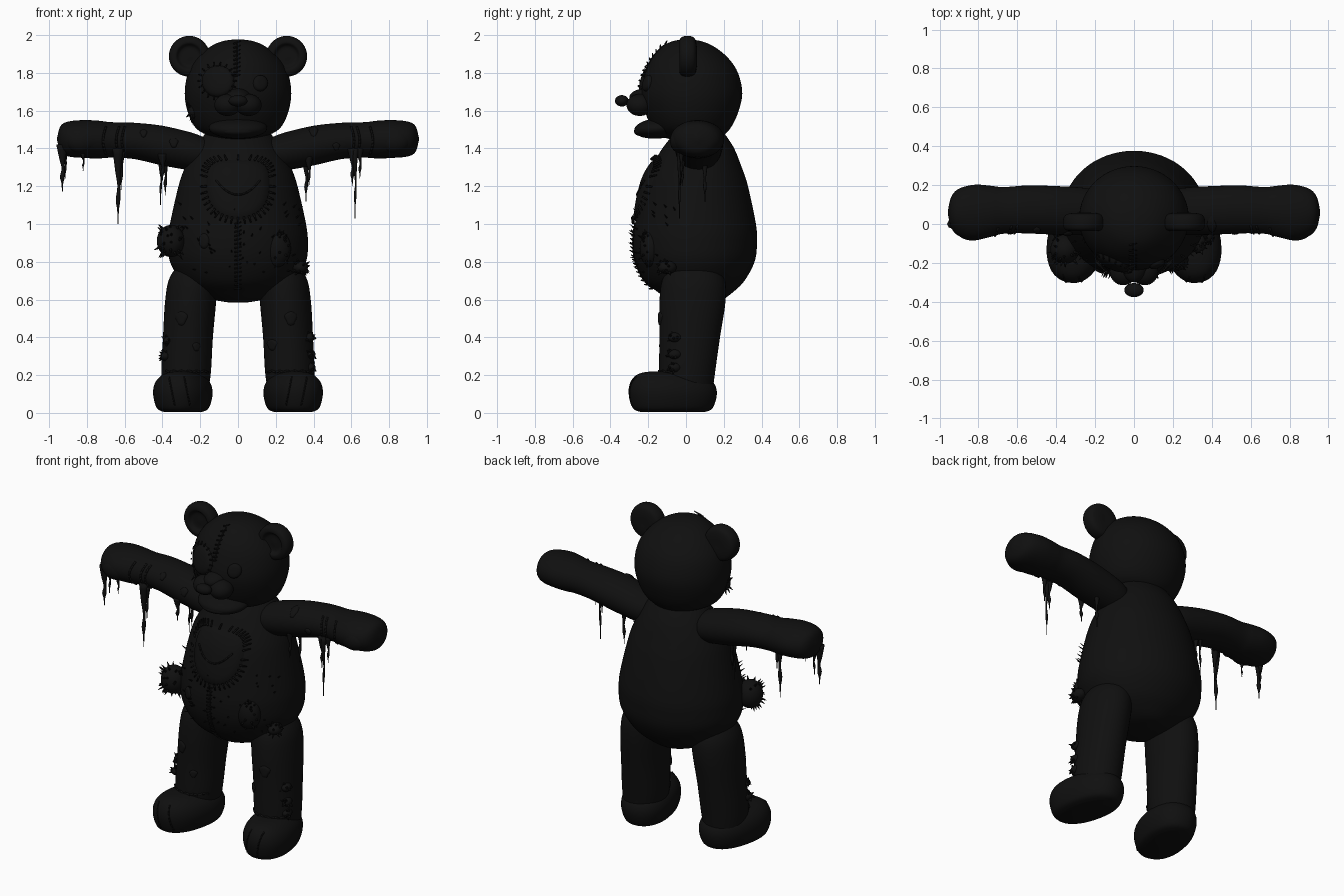
import bpy, bmesh, math, random
from math import sin, cos, pi
from mathutils import Vector, Matrix
from mathutils.bvhtree import BVHTree

if "Cube" in bpy.data.objects:
    bpy.data.objects.remove(bpy.data.objects["Cube"])

random.seed(4)
dark = bpy.data.materials.new("black_felt")
dark.diffuse_color = (0.005, 0.005, 0.005, 1)
dark.use_nodes = True
dark.node_tree.nodes["Principled BSDF"].inputs["Base Color"].default_value = dark.diffuse_color


def finish(name, bm):
    bmesh.ops.recalc_face_normals(bm, faces=bm.faces)
    me = bpy.data.meshes.new(name)
    for f in bm.faces:
        f.smooth = True
    bm.to_mesh(me)
    bm.free()
    me.materials.append(dark)
    ob = bpy.data.objects.new(name, me)
    bpy.context.collection.objects.link(ob)
    return ob


def loft(name, keys, axis="z", n=40, sub=5, p=2.0, mat=Matrix(), s=1):
    """Smooth skin through elliptical rings (x, y, z, radius_u, radius_v)."""
    k = [Vector(q) for q in keys]
    k = [k[0]] + k + [k[-1]]
    rings = []
    for i in range(1, len(k) - 2):
        a, b, c, d = k[i - 1:i + 3]
        for j in range(sub + (i == len(k) - 3)):
            t = j / sub
            rings.append(0.5 * (2 * b + (c - a) * t + (2 * a - 5 * b + 4 * c - d) * t * t
                                + (3 * b - a - 3 * c + d) * t ** 3))
    u, v = {"z": (0, 1), "x": (1, 2), "y": (0, 2)}[axis]
    bm, rows = bmesh.new(), []
    for r in rings:
        row = []
        for j in range(n):
            co = Vector(r[:3])
            c, d = cos(2 * pi * j / n), sin(2 * pi * j / n)
            co[u] += max(r[3], .001) * math.copysign(abs(c) ** (2 / p), c)
            co[v] += max(r[4], .001) * math.copysign(abs(d) ** (2 / p), d)
            co = mat @ co
            co.x *= s
            row.append(bm.verts.new(co))
        rows.append(row)
    for A, B in zip(rows, rows[1:]):
        for j in range(n):
            bm.faces.new((A[j], A[(j + 1) % n], B[(j + 1) % n], B[j]))
    bm.faces.new(rows[0])
    bm.faces.new(rows[-1])
    bmesh.ops.recalc_face_normals(bm, faces=bm.faces)
    tree = BVHTree.FromBMesh(bm)
    finish(name, bm)
    return tree


def ball(name, loc, rad, rot=0.0):
    bm = bmesh.new()
    m = Matrix.Translation(loc) @ Matrix.Rotation(rot, 4, "X") @ Matrix.Diagonal((*rad, 1))
    bmesh.ops.create_uvsphere(bm, u_segments=32, v_segments=20, radius=1, matrix=m)
    return finish(name, bm)


def front(tree, x, z, lift=0.0):
    """Point on the front of a part."""
    o = Vector((x, -2, z))
    co, nr, *_ = tree.ray_cast(o, Vector((0, 1, 0)))
    if co is None:
        co, nr, *_ = tree.find_nearest(Vector((x, -.1, z)))
    return co + nr * lift


def patch(name, tree, cx, cz, outline, lift, n=48, K=7):
    """Padded patch lying on the front of a part."""
    bm, rows = bmesh.new(), []
    for k in range(K + 1):
        t = max(k / K, .01)
        h = lift * (1 - t ** 4) ** .6 if k < K else -.006
        row = []
        for j in range(n):
            dx, dz = outline(2 * pi * j / n)
            row.append(bm.verts.new(front(tree, cx + dx * t, cz + dz * t, h)))
        rows.append(row)
    for A, B in zip(rows, rows[1:]):
        for j in range(n):
            bm.faces.new((A[j], A[(j + 1) % n], B[(j + 1) % n], B[j]))
    bm.faces.new(rows[0])
    finish(name, bm)


def strokes(name, segs, r0=.006, r1=.003):
    """Many small thread or fur pieces in one object."""
    bm = bmesh.new()
    for a, b in segs:
        d = b - a
        m = Matrix.Translation((a + b) / 2) @ d.to_track_quat("Z", "Y").to_matrix().to_4x4()
        bmesh.ops.create_cone(bm, cap_ends=True, segments=6, radius1=r0, radius2=r1,
                              depth=max(d.length, .001), matrix=m)
    finish(name, bm)


def polyline(tree, pts, lift=.001):
    q = [front(tree, x, z, lift) for x, z in pts]
    return list(zip(q, q[1:]))


# body and head
body = loft("body", [(0, .05, .585, .05, .06), (0, .05, .60, .13, .14), (0, .05, .64, .22, .2),
                     (0, .045, .70, .30, .265), (0, .048, .80, .36, .315), (0, .048, .90, .37, .328),
                     (0, .05, 1.0, .36, .32), (0, .05, 1.2, .315, .278), (0, .055, 1.3, .28, .24),
                     (0, .065, 1.4, .225, .19), (0, .07, 1.47, .18, .14), (0, .07, 1.52, .14, .1)], n=64)
head = loft("head", [(0, .02, 1.445, .06, .08), (0, .03, 1.46, .13, .15), (0, .03, 1.50, .215, .2),
                     (0, .03, 1.58, .262, .242), (0, .03, 1.69, .282, .268), (0, .03, 1.80, .264, .245),
                     (0, .022, 1.88, .215, .2), (0, .012, 1.94, .145, .135),
                     (0, .005, 1.968, .08, .075), (0, .002, 1.978, .01, .01)], n=64)

# muzzle, nose and jaw
for s in (-1, 1):
    ball("muzzle_cheek", (s * .055, -.245, 1.63), (.07, .07, .058))
ball("muzzle_bridge", (0, -.2, 1.67), (.07, .1, .05))
ball("nose", (0, -.34, 1.652), (.05, .036, .03))
ball("lower_jaw", (0, -.14, 1.508), (.155, .135, .055), .1)
ball("lower_lip", (0, -.235, 1.49), (.085, .04, .025))

# limbs and ears, both sides
limbs = {}
for s, side in ((-1, "left"), (1, "right")):
    limbs["arm", s] = loft(side + "_arm", [
        (.12, .06, 1.38, .07, .06), (.18, .06, 1.375, .105, .085), (.25, .065, 1.385, .12, .1),
        (.4, .07, 1.415, .125, .105), (.55, .075, 1.44, .123, .096), (.67, .07, 1.445, .12, .094),
        (.74, .065, 1.447, .132, .1), (.82, .06, 1.45, .142, .1), (.9, .06, 1.45, .122, .092),
        (.94, .06, 1.45, .08, .068), (.957, .06, 1.45, .01, .01)], "x", s=s)
    limbs["leg", s] = loft(side + "_leg", [
        (.215, .04, .82, .07, .09), (.235, .04, .72, .125, .16), (.25, .035, .6, .135, .175),
        (.265, .02, .4, .132, .16), (.275, .005, .2, .13, .147), (.28, .005, .06, .11, .13)], s=s)
    turn = Matrix.Translation((.292, -.07, 0)) @ Matrix.Rotation(.21, 4, "Z")
    limbs["foot", s] = loft(side + "_foot", [
        (0, 0, .004, .09, .17), (0, 0, .025, .13, .213), (0, 0, .1, .15, .235), (0, -.005, .16, .138, .222),
        (0, -.02, .2, .1, .175), (0, -.04, .217, .05, .1), (0, -.04, .219, .01, .02)],
        p=2.25, mat=turn, s=s)
    loft(side + "_ear", [(.258, -.015, 1.888, .005, .005), (.258, -.015, 1.888, .05, .05),
                         (.258, -.035, 1.888, .072, .072), (.258, -.025, 1.888, .1, .1),
                         (.258, .01, 1.888, .108, .108), (.258, .045, 1.888, .096, .096),
                         (.258, .057, 1.888, .055, .055), (.258, .057, 1.888, .005, .005)], "y", s=s)
    # toe creases and wrist wrinkles
    toes = []
    for x in (.27, .35):
        toes += polyline(limbs["foot", s], [(s * (x + .03 * (t - .5)), .04 + .15 * t) for t in
                                            [i / 8 for i in range(9)]])
    strokes(side + "_toe_creases", toes, .004, .004)
    cuff = []
    for x in (.6, .63, .7):
        cuff += polyline(limbs["arm", s], [(s * (x + .015 * sin(i * .4)), 1.37 + i * .018) for i in range(9)])
    strokes(side + "_wrist_wrinkles", cuff, .006, .006)
    ball(side + "_palm_pad", (s * .83, -.03, 1.44), (.085, .055, .065))
    strokes(side + "_ankle_seam", polyline(limbs["leg", s], [(s * (.16 + .02 * i), .215 + .008 * (i % 2))
                                                            for i in range(12)]), .006, .006)


# sewn patches with threads around the rim
def pocket(a):
    c, d = cos(a), sin(a)
    e = .55 if d > 0 else .9
    return (.175 * math.copysign(abs(c) ** e, c), math.copysign(abs(d) ** e, d) * (.15 if d > 0 else .18))


def oval(rx, rz):
    return lambda a: (rx * cos(a), rz * sin(a))


def rim(tree, cx, cz, outline, n, lift):
    segs = []
    for j in range(n):
        dx, dz = outline(2 * pi * j / n)
        segs.append((front(tree, cx + dx * .9, cz + dz * .9, lift),
                     front(tree, cx + dx * 1.1, cz + dz * 1.1, .012)))
    return segs


patch("chest_patch", body, 0, 1.195, pocket, .02, 72)
strokes("chest_stitches", rim(body, 0, 1.195, pocket, 40, .022), .006, .004)
patch("eye_patch", head, -.105, 1.755, oval(.09, .088), .022)
strokes("eye_patch_stitches", rim(head, -.105, 1.755, oval(.09, .088), 18, .02), .005, .003)
patch("button_eye", head, .118, 1.745, oval(.04, .045), .018, 32)
strokes("chest_fold", polyline(body, [(-.11 + .022 * i, 1.2 + .003 * (i - 5) ** 2 - .05) for i in range(11)],
                               .021), .005, .005)


# vertical seams with cross threads
def seam(name, tree, x, z0, z1, n):
    zs = [z0 + (z1 - z0) * i / n for i in range(n + 1)]
    segs = polyline(tree, [(x, z) for z in zs])
    for z in zs:
        segs.append((front(tree, x - .018, z, .004), front(tree, x + .018, z + .008, .014)))
    strokes(name, segs, .005, .003)


seam("belly_seam", body, 0, .66, 1.0, 16)
seam("forehead_seam", head, -.005, 1.78, 1.95, 8)

# torn spots on the limbs and belly
for part, s, x, z, r in (("leg", -1, .30, .5, .035), ("leg", -1, .22, .35, .022), ("leg", 1, .28, .5, .035),
                         ("leg", 1, .18, .36, .028), ("arm", -1, .34, 1.43, .025), ("arm", -1, .5, 1.48, .02),
                         ("arm", 1, .4, 1.49, .025), ("arm", 1, .52, 1.41, .02)):
    patch(part + "_tear", limbs[part, s], s * x, z,
          lambda a, r=r: (r * cos(a) * (1 + .2 * sin(3 * a)), 1.2 * r * sin(a)), .008, 20, 4)
patch("belly_tear", body, -.18, .91, oval(.03, .045), .01, 20, 4)


# stuffing bursting out, with ragged tufts
def stuffing(name, loc, rad, count, length):
    ball(name, loc, rad)
    c, segs = Vector(loc), []
    for _ in range(count):
        d = Vector((random.uniform(-1, 1), random.uniform(-1, .3), random.uniform(-1, 1))).normalized()
        a = c + Vector([d[i] * rad[i] * .95 for i in range(3)])
        segs.append((a, a + d * length * random.uniform(.5, 1)))
    strokes(name + "_tufts", segs, .008, .001)


stuffing("side_stuffing", (-.355, -.13, .91), (.075, .075, .085), 40, .04)
stuffing("belly_stuffing", (.2, -.185, .87), (.08, .06, .1), 30, .025)
stuffing("hip_stuffing", (.33, -.1, .77), (.04, .05, .035), 18, .025)
stuffing("cheek_stuffing", (-.235, -.05, 1.60), (.03, .04, .04), 20, .04)
for x, z in ((.385, .31), (.38, .4), (-.385, .30), (-.37, .38), (.385, .24)):
    stuffing("leg_stuffing", (x, -.06, z), (.025, .035, .025), 10, .02)

# loose threads along the front and flanks
fur = []
for _ in range(50):
    x, z = random.uniform(-.35, .35), random.uniform(.72, 1.12)
    a = front(body, x, z)
    fur.append((a, front(body, x, z, .025) + Vector((0, 0, .012))))
strokes("belly_threads", fur, .005, .001)

# hanging slime under the arms
for x, y, z0, z1, r in ((-.93, .0, 1.42, 1.17, .016), (-.915, .03, 1.4, 1.24, .009), (-.82, -.02, 1.38, 1.28, .007),
                        (-.635, -.03, 1.4, 1.0, .015), (-.62, -.02, 1.38, 1.18, .012), (-.41, .1, 1.37, 1.1, .008),
                        (-.385, .09, 1.36, 1.15, .012), (-.4, -.03, 1.37, 1.23, .014), (.36, .1, 1.36, 1.12, .012),
                        (.375, -.02, 1.36, 1.2, .012), (.62, -.035, 1.4, 1.03, .009), (.605, -.03, 1.4, 1.2, .013),
                        (.645, -.025, 1.4, 1.24, .01)):
    h = z0 - z1
    loft("drip", [(x, y, z0, r * 2, r * 1.6), (x, y, z0 - .3 * h, r, r), (x + .004, y, z0 - .5 * h, r * .5, r * .5),
                  (x, y, z0 - .68 * h, r * .8, r * .8), (x, y, z0 - .82 * h, r * .3, r * .3),
                  (x, y, z1, .002, .002)], n=8, sub=3)
